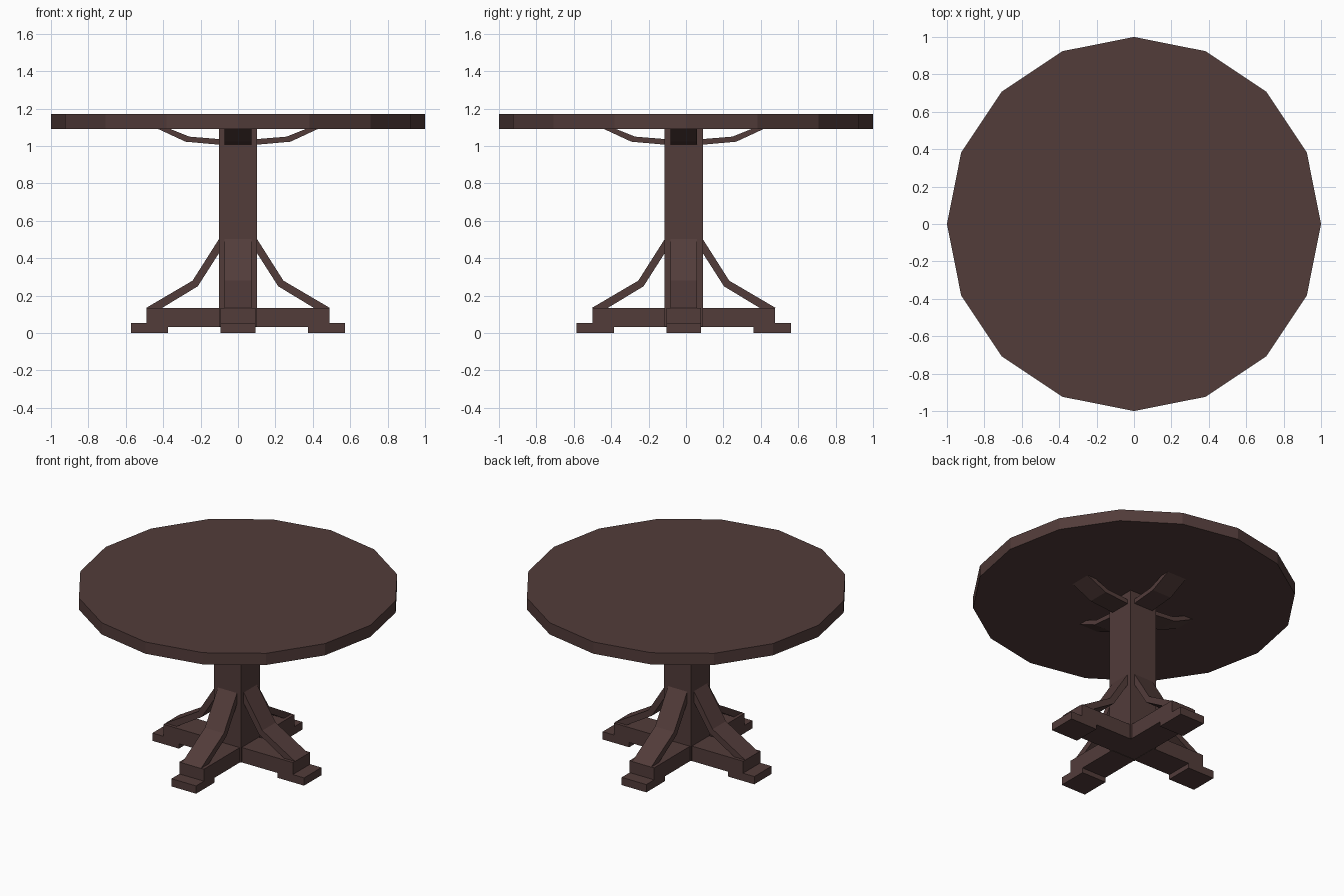
import bpy
import bmesh
from math import cos, sin, pi
from mathutils import Matrix, Vector

if "Cube" in bpy.data.objects:
    bpy.data.objects.remove(bpy.data.objects["Cube"], do_unlink=True)

wood = bpy.data.materials.new("dark_wood")
wood.use_nodes = True
colour = (0.085, 0.045, 0.042, 1)
wood.diffuse_color = colour
wood.node_tree.nodes["Principled BSDF"].inputs["Base Color"].default_value = colour

BASE = Vector((0, -0.012, 0))  # the pedestal sits slightly forward


def prism(name, outline, axis_map, low, high, turn=0, offset=BASE):
    """Extrude a 2D outline between low and high; axis_map places each point."""
    bm = bmesh.new()
    ends = [[bm.verts.new(axis_map(a, b, t)) for a, b in outline] for t in (low, high)]
    bm.faces.new(ends[0])
    bm.faces.new(ends[1])
    n = len(outline)
    for i in range(n):
        j = (i + 1) % n
        bm.faces.new((ends[0][i], ends[0][j], ends[1][j], ends[1][i]))
    bmesh.ops.recalc_face_normals(bm, faces=bm.faces)
    bm.transform(Matrix.Translation(offset) @ Matrix.Rotation(turn, 4, "Z"))
    mesh = bpy.data.meshes.new(name)
    bm.to_mesh(mesh)
    bm.free()
    mesh.materials.append(wood)
    obj = bpy.data.objects.new(name, mesh)
    bpy.context.collection.objects.link(obj)
    return obj


def flat(a, b, t):
    return (a, b, t)


def side(a, b, t):
    return (a, t, b)


def rect(x0, x1, y0, y1):
    return [(x0, y0), (x1, y0), (x1, y1), (x0, y1)]


# Sixteen-sided top
rim = [(cos(i * pi / 8), sin(i * pi / 8)) for i in range(16)]
prism("tabletop", rim, flat, 1.09, 1.17, offset=Vector((0, 0, 0)))

# Square column
prism("column", rect(-0.102, 0.102, -0.102, 0.102), flat, 0.035, 1.09)

# Side outlines of the bent braces
lower = [(0.10, 0.505), (0.243, 0.28), (0.49, 0.135),
         (0.405, 0.135), (0.215, 0.25), (0.10, 0.43)]
upper = [(0.10, 1.007), (0.28, 1.023), (0.425, 1.09),
         (0.36, 1.09), (0.26, 1.05), (0.10, 1.037)]

# Four identical arms: beam, foot and two braces
for k, where in enumerate(("left", "back", "right", "front")):
    turn = k * pi / 2
    prism(where + "_beam", rect(0.09, 0.488, 0.033, 0.135), side, -0.093, 0.093, turn)
    prism(where + "_foot", rect(0.373, 0.573, 0, 0.053), side, -0.093, 0.093, turn)
    prism(where + "_lower_brace", lower, side, -0.072, 0.072, turn)
    prism(where + "_upper_brace", upper, side, -0.072, 0.072, turn)
